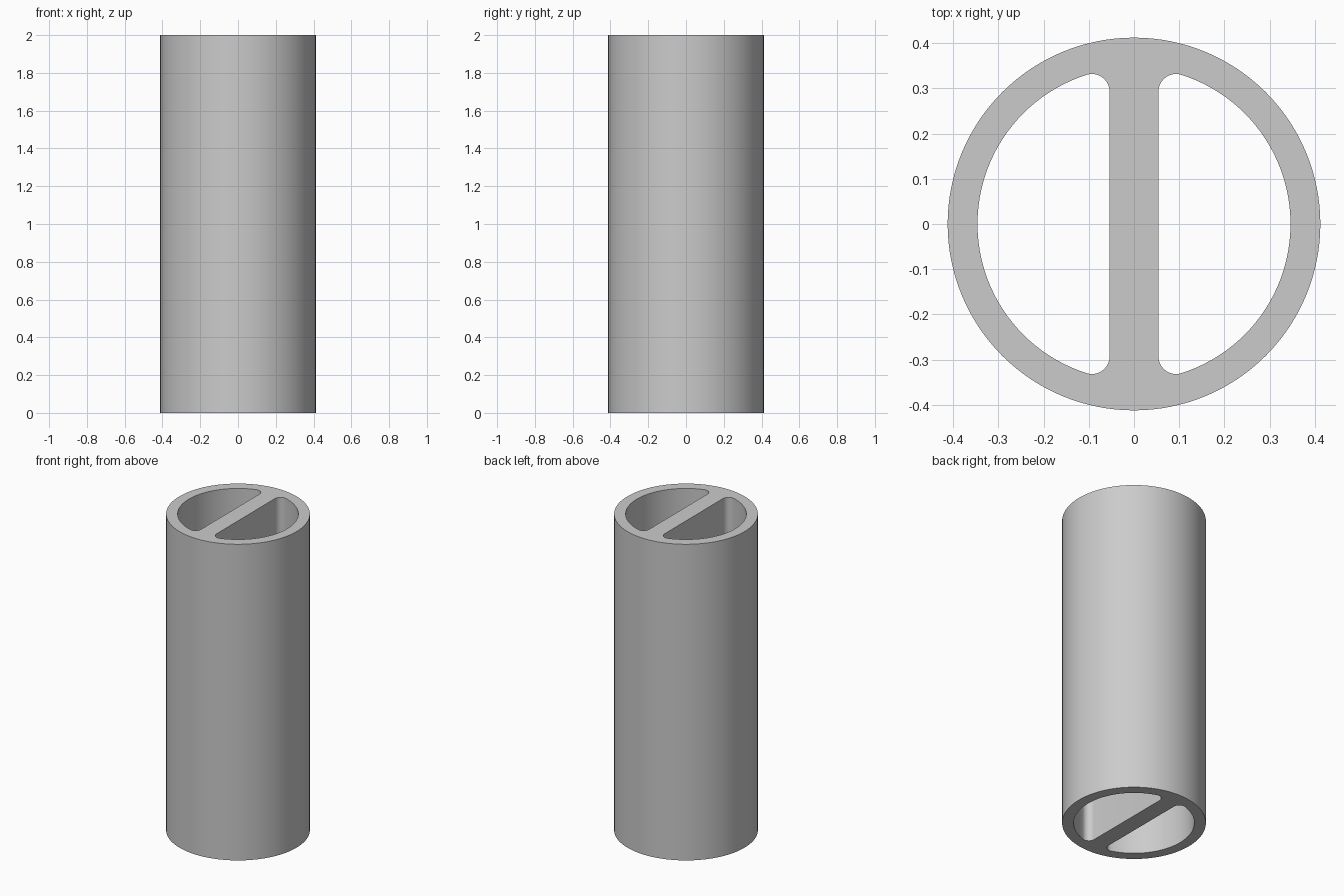
import bpy
import bmesh
from math import pi, cos, sin, atan2, sqrt, radians

cube = bpy.data.objects.get("Cube")
if cube:
    bpy.data.objects.remove(cube, do_unlink=True)

HEIGHT = 2.0
OUTER_R = 0.412
INNER_R = 0.346
WEB_HALF = 0.054
FILLET_R = 0.039


def arc(cx, cy, r, start, end, steps):
    """Points along an arc, both ends included."""
    angles = [start + (end - start) * i / steps for i in range(steps + 1)]
    return [(cx + r * cos(a), cy + r * sin(a)) for a in angles]


def add_loop(bm, points):
    verts = [bm.verts.new((x, y, 0)) for x, y in points]
    return [bm.edges.new((v, verts[i - 1])) for i, v in enumerate(verts)]


# Channel outline: wall arc joined to the web by tangent fillets
fx = WEB_HALF + FILLET_R
fy = sqrt((INNER_R - FILLET_R) ** 2 - fx ** 2)
tangent = atan2(fy, fx)
channel = (arc(0, 0, INNER_R, -tangent, tangent, 48)
           + arc(fx, fy, FILLET_R, tangent, pi, 12)[1:]
           + arc(fx, -fy, FILLET_R, pi, 2 * pi - tangent, 12)[:-1])

# Cross-section: outer circle with two mirrored channels
bm = bmesh.new()
edges = add_loop(bm, arc(0, 0, OUTER_R, 0, 2 * pi, 128)[:-1])
for side in (1, -1):
    edges += add_loop(bm, [(side * x, y) for x, y in channel])
bmesh.ops.triangle_fill(bm, use_beauty=True, edges=edges)

# Extrude the section to full height
result = bmesh.ops.extrude_face_region(bm, geom=bm.faces[:], use_keep_orig=True)
top = [g for g in result["geom"] if isinstance(g, bmesh.types.BMVert)]
bmesh.ops.translate(bm, verts=top, vec=(0, 0, HEIGHT))
bmesh.ops.recalc_face_normals(bm, faces=bm.faces[:])

mesh = bpy.data.meshes.new("divided_tube")
bm.to_mesh(mesh)
bm.free()
tube = bpy.data.objects.new("divided_tube", mesh)
bpy.context.collection.objects.link(tube)

# Plain grey material
grey = bpy.data.materials.new("light grey")
grey.use_nodes = True
colour = (0.6, 0.6, 0.6, 1)
grey.diffuse_color = colour
grey.node_tree.nodes["Principled BSDF"].inputs["Base Color"].default_value = colour
mesh.materials.append(grey)

# Smooth walls, sharp rims
bpy.ops.object.select_all(action="DESELECT")
tube.select_set(True)
bpy.context.view_layer.objects.active = tube
bpy.ops.object.shade_smooth_by_angle(angle=radians(30))
